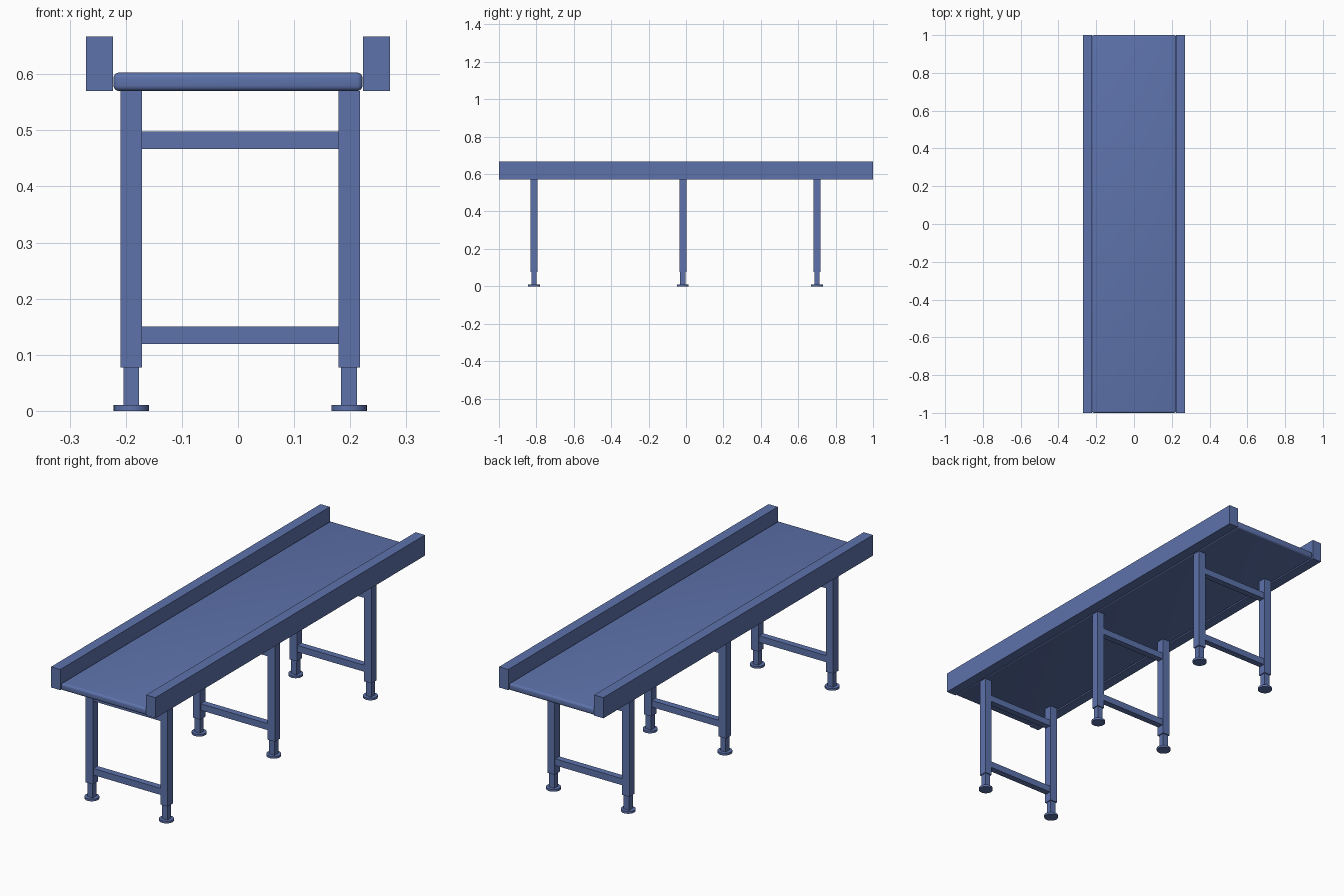
import bpy

cube = bpy.data.objects.get("Cube")
if cube:
    bpy.data.objects.remove(cube, do_unlink=True)

# Painted blue metal used for every part
COLOR = (0.11, 0.17, 0.41, 1)
blue = bpy.data.materials.new("painted_blue")
blue.use_nodes = True
blue.diffuse_color = COLOR
blue.node_tree.nodes["Principled BSDF"].inputs["Base Color"].default_value = COLOR


def box(name, x, y, z):
    """Box spanning the given (low, high) ranges."""
    spans = (x, y, z)
    bpy.ops.mesh.primitive_cube_add(size=1, location=[(a + b) / 2 for a, b in spans])
    ob = bpy.context.object
    ob.name = name
    ob.scale = [b - a for a, b in spans]
    bpy.ops.object.transform_apply(location=False, rotation=False, scale=True)
    ob.data.materials.append(blue)
    return ob


def around(center, width):
    return (center - width / 2, center + width / 2)


# Belt bed with rounded edges
belt = box("belt_bed", (-0.222, 0.222), (-1, 1), (0.57, 0.603))
bevel = belt.modifiers.new("rounded_edges", "BEVEL")
bevel.width = 0.01
bevel.segments = 4
bpy.ops.object.modifier_apply(modifier=bevel.name)
bpy.ops.object.shade_smooth_by_angle()

# Side rails
for side, sign in (("left", 1), ("right", -1)):
    inner, outer = sorted((sign * 0.223, sign * 0.271))
    box(f"{side}_rail", (inner, outer), (-1, 1), (0.57, 0.667))

# Support frames: two legs with adjustable feet, joined by two crossbars
LEG_X = {"left": 0.198, "right": -0.19}
for frame, y in (("front", -0.813), ("middle", -0.017), ("back", 0.7)):
    for side, x in LEG_X.items():
        label = f"{frame}_{side}"
        box(f"{label}_leg", around(x, 0.038), around(y, 0.038), (0.077, 0.57))
        box(f"{label}_stem", around(x, 0.028), around(y, 0.028), (0.01, 0.077))
        bpy.ops.mesh.primitive_cylinder_add(
            vertices=32, radius=0.0315, depth=0.01, location=(x, y, 0.005))
        foot = bpy.context.object
        foot.name = f"{label}_foot"
        foot.data.materials.append(blue)
        bpy.ops.object.shade_smooth_by_angle()
    for level, z in (("lower", 0.135), ("upper", 0.482)):
        box(f"{frame}_{level}_crossbar",
            (LEG_X["right"] + 0.019, LEG_X["left"] - 0.019),
            around(y, 0.03), around(z, 0.031))
